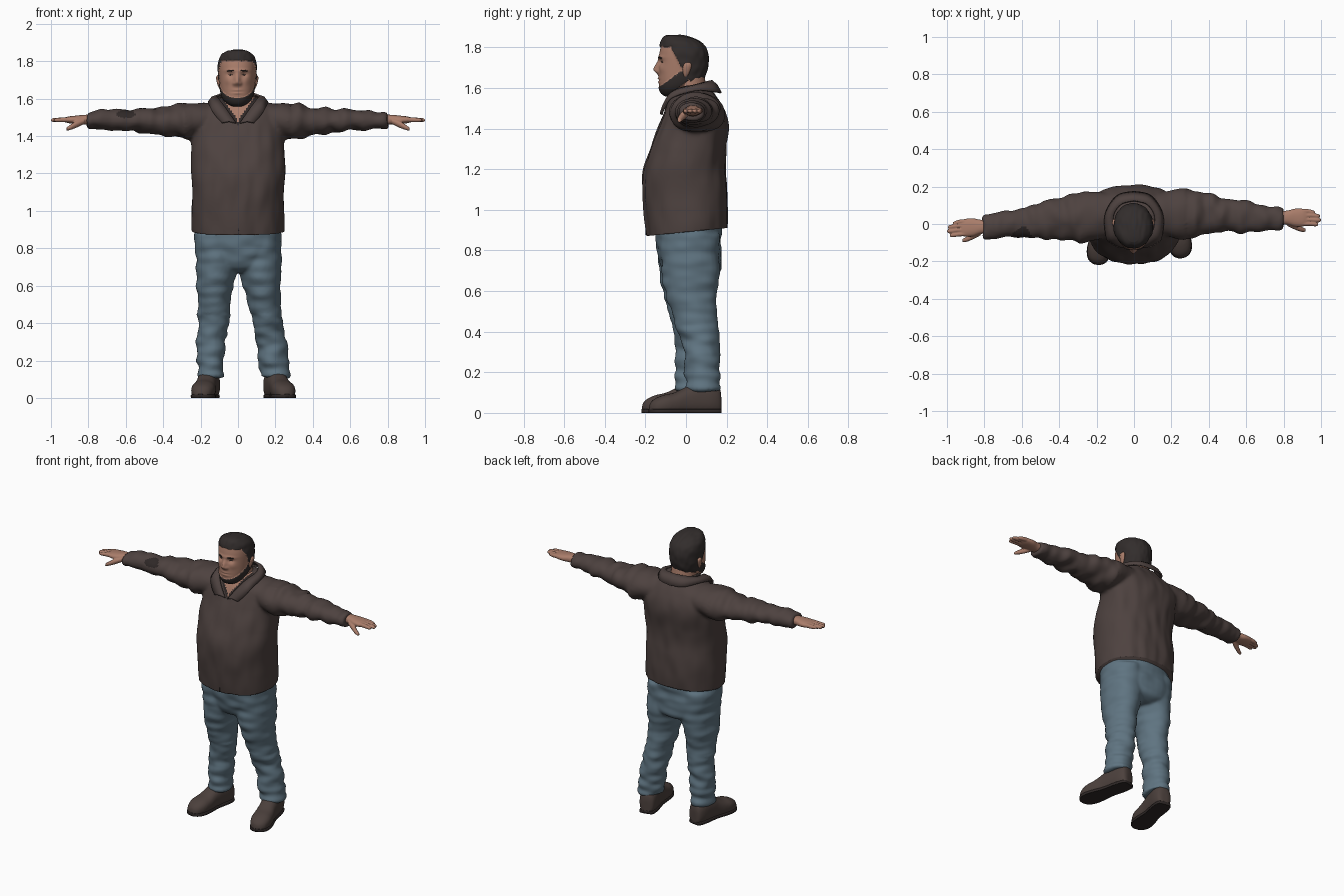
import bpy, bmesh, math
from mathutils import Vector, noise

if "Cube" in bpy.data.objects:
    bpy.data.objects.remove(bpy.data.objects["Cube"])


def material(name, *rgb):
    m = bpy.data.materials.new(name)
    m.use_nodes = True
    m.diffuse_color = (*rgb, 1)
    b = m.node_tree.nodes["Principled BSDF"]
    b.inputs["Base Color"].default_value = (*rgb, 1)
    b.inputs["Roughness"].default_value = 0.8
    return m


JACKET = material("dark brown cloth", .075, .054, .050)
DENIM = material("blue denim", .115, .175, .22)
SKIN = material("skin", .40, .205, .145)
HAIR = material("dark hair", .032, .026, .025)
SHOE = material("brown leather", .072, .052, .046)
DARK = material("dark lining", .028, .021, .02)


def spline(rows, steps):
    """Catmull-Rom interpolation of rows of numbers."""
    out = []
    for i in range(len(rows) - 1):
        p = [rows[max(i - 1, 0)], rows[i], rows[i + 1], rows[min(i + 2, len(rows) - 1)]]
        for s in range(steps):
            t = s / steps
            out.append([b + .5 * t * (c - a + t * (2 * a - 5 * b + 4 * c - d + t * (3 * (b - c) + d - a)))
                        for a, b, c, d in zip(*p)])
    return out + [list(rows[-1])]


def loft(bm, rings, axis="z", n=32, power=2.0, steps=4, place=lambda v: v):
    """Skin rounded sections; each ring is position, then low/high of both cross axes."""
    order = {"x": (2, 0, 1), "y": (0, 2, 1), "z": (0, 1, 2)}[axis]
    loops = []
    for t, a0, a1, b0, b1 in spline(rings, steps):
        loop = []
        for k in range(n):
            w = 2 * math.pi * k / n
            c, s = math.cos(w), math.sin(w)
            c = math.copysign(abs(c) ** (2 / power), c)
            s = math.copysign(abs(s) ** (2 / power), s)
            p = ((a0 + a1 + c * (a1 - a0)) / 2, (b0 + b1 + s * (b1 - b0)) / 2, t)
            loop.append(bm.verts.new(place(Vector([p[j] for j in order]))))
        loops.append(loop)
    for lo, hi in zip(loops, loops[1:]):
        for k in range(n):
            bm.faces.new((lo[k], lo[(k + 1) % n], hi[(k + 1) % n], hi[k]))
    bm.faces.new(loops[0])
    bm.faces.new(loops[-1])


def finish(name, bm, mats, voxel=0, smooth=5, edit=None, rule=None, thick=0):
    """Turn a bmesh into an object, fuse it, edit it and colour it."""
    bmesh.ops.recalc_face_normals(bm, faces=bm.faces)
    me = bpy.data.meshes.new(name)
    bm.to_mesh(me)
    bm.free()
    ob = bpy.data.objects.new(name, me)
    bpy.context.collection.objects.link(ob)
    bpy.context.view_layer.objects.active = ob
    if voxel:
        r = ob.modifiers.new("fuse", "REMESH")
        r.mode, r.voxel_size = "VOXEL", voxel
        s = ob.modifiers.new("soften", "SMOOTH")
        s.factor, s.iterations = .5, smooth
    if thick:
        s = ob.modifiers.new("thickness", "SOLIDIFY")
        s.thickness, s.offset = thick, 0
    for m in list(ob.modifiers):
        bpy.ops.object.modifier_apply(modifier=m.name)
    for m in mats:
        ob.data.materials.append(m)
    if edit or rule:
        b = bmesh.new()
        b.from_mesh(ob.data)
        if edit:
            edit(b)
        if rule:
            for f in b.faces:
                f.material_index = rule(f.calc_center_median())
        b.to_mesh(ob.data)
        b.free()
    ob.data.shade_smooth()
    return ob


def wrinkle(b, freq, amp):
    b.normal_update()
    moves = [(v, v.normal * amp(v.co) * noise.noise(Vector(x * f for x, f in zip(v.co, freq)))) for v in b.verts]
    for v, d in moves:
        v.co += d


def arm_place(side):
    # The right arm sits slightly further forward than the left
    return lambda v: Vector((side * v.x, v.y - (.06 * v.x if side < 0 else 0), v.z))


# Jacket: torso and sleeves fused together
bm = bmesh.new()
loft(bm, [(z, -w, w, f, b) for z, f, b, w in (
    (.80, -.18, .19, .235), (.91, -.197, .203, .247), (1.0, -.207, .208, .248), (1.1, -.214, .203, .248),
    (1.2, -.208, .193, .248), (1.3, -.178, .198, .252), (1.4, -.138, .21, .252), (1.47, -.112, .2, .25),
    (1.53, -.09, .172, .21), (1.57, -.07, .145, .15), (1.61, -.05, .12, .1))], n=48, power=2.3)
for side in (1, -1):
    loft(bm, [(.1, -.05, .16, 1.42, 1.575), (.25, -.085, .19, 1.385, 1.577), (.3, -.077, .185, 1.383, 1.572),
              (.4, -.058, .162, 1.403, 1.556), (.5, -.05, .14, 1.417, 1.547), (.6, -.043, .122, 1.428, 1.543),
              (.7, -.037, .107, 1.433, 1.538), (.805, -.03, .092, 1.438, 1.527)], "x", place=arm_place(side))


def tailor(b):
    wrinkle(b, (17, 9, 7), lambda c: .017 if abs(c.x) > .28 else .008)
    for co, no, cut in (((0, 0, .89), (0, .1, -1), True), ((0, 0, 1.455), (1.5, 0, -1), False),
                        ((0, 0, 1.455), (-1.5, 0, -1), False)):
        bmesh.ops.bisect_plane(b, geom=b.verts[:] + b.edges[:] + b.faces[:], plane_co=co, plane_no=no, clear_outer=cut)
    bmesh.ops.holes_fill(b, edges=[e for e in b.edges if e.is_boundary], sides=0)


def jacket_colour(c):
    rise = c.z - 1.455 - 1.5 * abs(c.x)
    if c.y < .02 and rise > 0:
        return 1 if rise > .025 else 2
    worn = ((c.x + .6) / .05) ** 2 + ((c.z - 1.518) / .022) ** 2 < 1 and c.y < -.01
    return 2 if worn else 0


finish("jacket", bm, [JACKET, SKIN, DARK], .0095, 5, tailor, jacket_colour)

# Folded collar
top = spline([(0, .125, 1.635), (.07, .105, 1.63), (.11, .04, 1.612), (.097, -.05, 1.59),
              (.06, -.096, 1.54), (.01, -.12, 1.468)], 5)
low = spline([(0, .172, 1.575), (.09, .15, 1.58), (.152, .05, 1.587), (.147, -.068, 1.553),
              (.122, -.102, 1.51), (.085, -.122, 1.47)], 5)
bm = bmesh.new()
for side in (1, -1):
    cols = []
    for p, q in zip(top, low):
        p, q = Vector(p), Vector(q)
        mid = (p + q) / 2 + Vector((p.x * .06, -.003 if p.y < 0 else .003, .008))
        cols.append([bm.verts.new((side * v.x, v.y, v.z)) for v in (p, mid, q)])
    for a, b in zip(cols, cols[1:]):
        for i in (0, 1):
            bm.faces.new((a[i], b[i], b[i + 1], a[i + 1]))
bmesh.ops.remove_doubles(bm, verts=bm.verts, dist=.0005)
finish("collar", bm, [JACKET], thick=.01)

# Seam at the bottom of the jacket front
bm = bmesh.new()
loft(bm, [(.876, -.002, .004, -.199, -.18), (.93, 0, .006, -.201, -.19), (1.0, .002, .006, -.207, -.19)], n=8)
finish("front_seam", bm, [DARK])

# Jeans: hips and both legs
bm = bmesh.new()
loft(bm, [(.95, -.225, .225, -.15, .17), (.85, -.232, .232, -.15, .172), (.76, -.224, .228, -.135, .178),
          (.7, -.19, .2, -.11, .165), (.67, -.13, .14, -.06, .12)], n=40, power=2.3)
loft(bm, [(.88, .0, .232, -.13, .165), (.7, .005, .232, -.12, .168), (.6, .028, .228, -.105, .15),
          (.5, .052, .228, -.072, .152), (.4, .072, .238, -.038, .162), (.3, .092, .253, -.012, .168),
          (.2, .107, .273, -.004, .168), (.115, .122, .273, .002, .168)])
loft(bm, [(.88, -.236, .0, -.145, .16), (.7, -.224, -.002, -.132, .16), (.6, -.223, -.027, -.115, .145),
          (.5, -.214, -.043, -.09, .128), (.4, -.213, -.053, -.064, .122), (.3, -.218, -.067, -.058, .12),
          (.2, -.222, -.077, -.058, .122), (.115, -.213, -.078, -.052, .122)])
finish("jeans", bm, [DENIM], .009, 5,
       lambda b: wrinkle(b, (9, 9, 21), lambda c: .016 if c.z < .45 else .009))

# Shoes with soles, turned outwards
for name, heel, toe in (("left_shoe", (.178, .17), (.262, -.18)), ("right_shoe", (-.142, .125), (-.2, -.216))):
    start, d = Vector((*heel, 0)), Vector((*toe, 0)) - Vector((*heel, 0))
    across = Vector((-d.y, d.x, 0)).normalized()

    def put(v):
        return start + d * v.y + across * v.x + Vector((0, 0, max(v.z, .004)))

    bm = bmesh.new()
    loft(bm, [(t, -w, w, -.01, h) for t, w, h in (
        (0, .02, .09), (.03, .044, .13), (.15, .056, .15), (.35, .056, .15), (.5, .056, .125), (.65, .062, .1),
        (.8, .063, .088), (.92, .05, .07), (.98, .03, .05), (1, .01, .03))], "y", power=2.4, place=put)
    finish(name, bm, [SHOE], .007, 3)
    bm = bmesh.new()
    loft(bm, [(t, -w, w, 0, .02) for t, w in ((0, .02), (.03, .045), (.2, .054), (.45, .052), (.65, .062),
                                              (.8, .065), (.92, .054), (.98, .034), (1.005, .012))],
         "y", n=24, power=5, place=lambda v: put(v) - Vector((0, 0, .004 if v.z < .01 else 0)))
    finish(name + "_sole", bm, [DARK])

# Hands: palm, fingers and thumb
for side, name in ((1, "left_hand"), (-1, "right_hand")):
    bm, put = bmesh.new(), arm_place(side)
    loft(bm, [(.76, -.002, .066, 1.455, 1.515), (.82, -.004, .072, 1.462, 1.514), (.86, -.014, .082, 1.464, 1.51),
              (.9, -.014, .082, 1.468, 1.506), (.925, -.006, .074, 1.474, 1.5)], "x", power=2.3, place=put)
    for y0, y1, tip in ((.001, -.002, .985), (.023, .021, 1.0), (.046, .043, .995), (.068, .063, .968)):
        loft(bm, [(.89, y0 - .012, y0 + .012, 1.475, 1.503), ((.89 + tip) / 2, y0 - .012, y0 + .012, 1.474, 1.5),
                  (tip - .012, y1 - .011, y1 + .011, 1.475, 1.496), (tip, y1 - .005, y1 + .005, 1.481, 1.49)],
             "x", n=12, place=put)
    loft(bm, [(.82, -.012, .03, 1.465, 1.498), (.86, -.03, .005, 1.446, 1.484), (.895, -.042, -.014, 1.433, 1.462),
              (.917, -.042, -.024, 1.428, 1.446)], "x", n=14, place=put)
    finish(name, bm, [SKIN], .0042, 2)

# Neck
bm = bmesh.new()
loft(bm, [(1.46, -.09, .09, -.09, .11), (1.55, -.082, .082, -.072, .108), (1.6, -.08, .08, -.066, .1),
          (1.67, -.08, .08, -.06, .09)])
finish("neck", bm, [SKIN])


# Head with face relief, hair and beard
def is_hair(c):
    line = 1.803 if c.y < -.07 else max(1.632, 1.79 - (c.y + .07) * 1.8)
    return c.z > line + .006 * noise.noise(c * 60)


def is_beard(c):
    upper, lower = 1.606 + (c.y + .13) * .72, 1.555 + (c.y + .1) * .75
    return c.y < .01 and lower < c.z < upper


def bump(a, centre, size):
    return math.exp(-((a - centre) / size) ** 2)


def sculpt(b):
    b.normal_update()
    for v in b.verts:
        c, n, x = v.co.copy(), v.normal.copy(), abs(v.co.x + .004)
        if c.y < -.04:
            v.co.y -= .026 * bump(x, 0, .015) * bump(c.z, 1.69, .019 if c.z < 1.69 else .036)
            v.co.y -= .009 * bump(x, .017, .009) * bump(c.z, 1.681, .01)
            v.co.y += .011 * bump(x, .036, .018) * bump(c.z, 1.728, .012)
            v.co.y -= .006 * bump(x, .03, .035) * bump(c.z, 1.75, .009)
            v.co.y -= .005 * bump(x, 0, .022) * (bump(c.z, 1.645, .006) + bump(c.z, 1.63, .006))
            v.co.y += .006 * bump(x, 0, .03) * bump(c.z, 1.6375, .003)
            v.co.y -= .005 * bump(x, .05, .02) * bump(c.z, 1.695, .02)
        if is_hair(c):
            v.co += n * (.006 + .004 * noise.noise(Vector((c.x * 50, c.y * 18, c.z * 25))))
        elif is_beard(c):
            v.co += n * .004


bm = bmesh.new()
loft(bm, [(z, -.004 - w, -.004 + w, f, b) for z, f, b, w in (
    (1.562, -.1, -.05, .025), (1.575, -.12, -.01, .05), (1.6, -.131, .04, .074), (1.64, -.134, .08, .088),
    (1.7, -.134, .102, .095), (1.76, -.132, .104, .098), (1.8, -.125, .09, .094), (1.83, -.117, .055, .08),
    (1.846, -.108, .015, .06), (1.855, -.095, -.03, .03))], n=128, power=2.15, steps=10)
finish("head", bm, [SKIN, HAIR], edit=sculpt, rule=lambda c: 1 if is_hair(c) or is_beard(c) else 0)

# Ears, eyebrows and eyes
for side, label in ((1, "left"), (-1, "right")):
    def put(v):
        return Vector((side * v.x - .004, v.y, v.z))

    bm = bmesh.new()
    loft(bm, [(1.655, .09, .096, -.008, .004), (1.67, .088, .104, -.014, .014), (1.7, .09, .112, -.016, .026),
              (1.718, .092, .112, -.01, .026), (1.726, .096, .106, .0, .016)], n=16, place=put)
    finish(label + "_ear", bm, [SKIN])
    for part, z, y, h in (("eyebrow", 1.75, -.134, .004), ("eye", 1.728, -.119, .003)):
        bm = bmesh.new()
        loft(bm, [(.018, y - .004, y + .008, z - h / 2, z + h / 2), (.035, y - .003, y + .01, z - h, z + h),
                  (.054, y + .008, y + .02, z - h, z)], "x", n=12, place=put)
        finish(label + "_" + part, bm, [HAIR])
